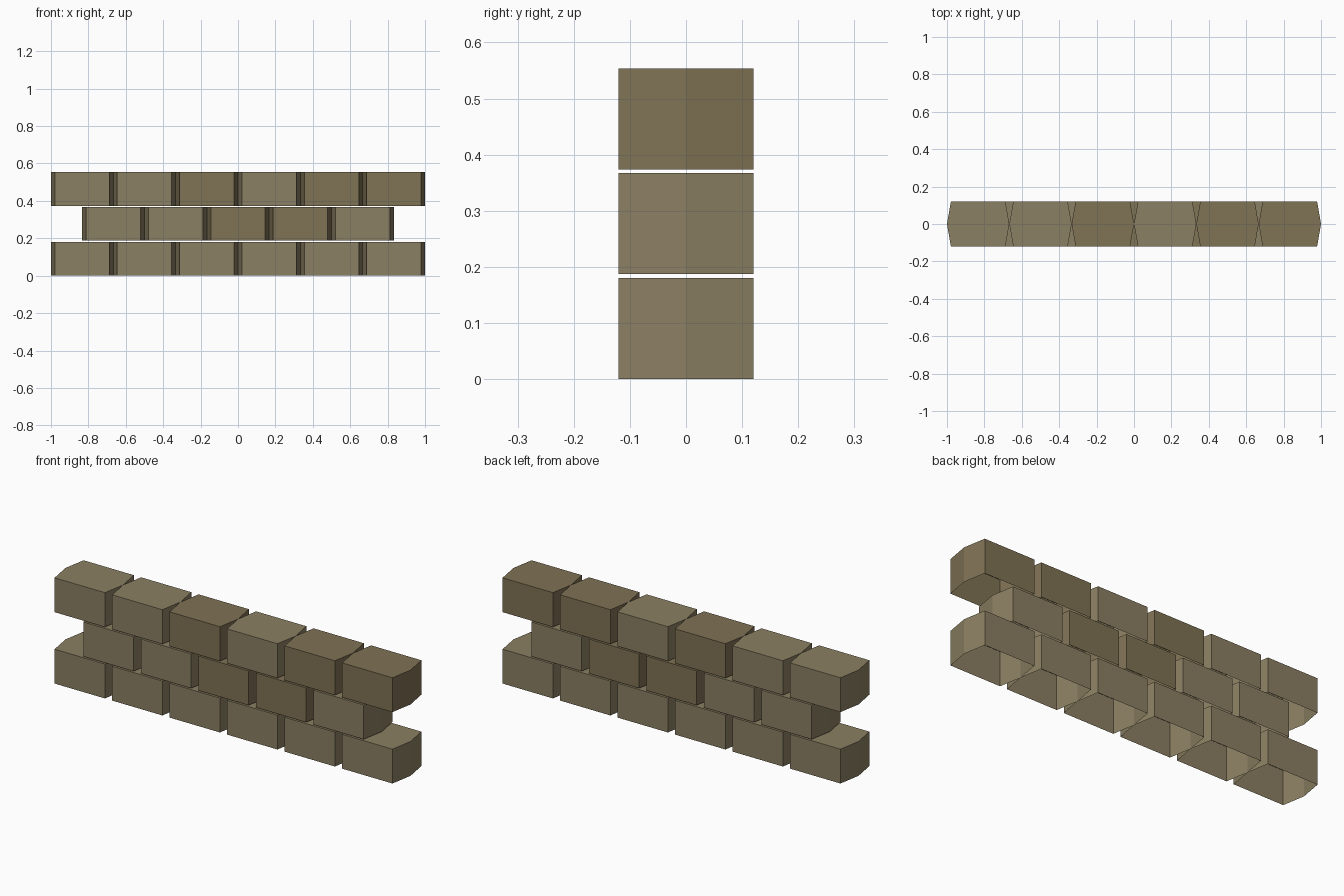
import bpy
import bmesh

if "Cube" in bpy.data.objects:
    bpy.data.objects.remove(bpy.data.objects["Cube"])

LENGTH, DEPTH, HEIGHT = 1 / 3, 0.24, 0.18
ROW_STEP, POINT = 0.187, 0.021


def material(name, color):
    mat = bpy.data.materials.new(name)
    mat.diffuse_color = color
    mat.use_nodes = True
    mat.node_tree.nodes["Principled BSDF"].inputs["Base Color"].default_value = mat.diffuse_color
    return mat


tones = {
    "L": material("light_canvas", (0.26, 0.215, 0.125, 1)),
    "D": material("dark_canvas", (0.215, 0.17, 0.09, 1)),
}


def bag(name, x, z, mat):
    # Six-sided bag: pointed ends in plan, flat top, open underside
    h, d = LENGTH / 2, DEPTH / 2
    plan = [(-h, 0), (POINT - h, -d), (h - POINT, -d),
            (h, 0), (h - POINT, d), (POINT - h, d)]
    bm = bmesh.new()
    low = [bm.verts.new((px, py, 0)) for px, py in plan]
    top = [bm.verts.new((px, py, HEIGHT)) for px, py in plan]
    bm.faces.new(top)
    for i in range(6):
        j = (i + 1) % 6
        bm.faces.new((low[i], low[j], top[j], top[i]))
    mesh = bpy.data.meshes.new(name)
    bm.to_mesh(mesh)
    bm.free()
    mesh.materials.append(mat)
    obj = bpy.data.objects.new(name, mesh)
    obj.location = (x, 0, z)
    bpy.context.collection.objects.link(obj)


# Three staggered courses, one tone letter per bag
for row, pattern in enumerate(("LLLLLL", "LLDDL", "LLDLDD")):
    for i, tone in enumerate(pattern):
        x = (i - (len(pattern) - 1) / 2) * LENGTH
        bag(f"sandbag_row{row + 1}_{i + 1}", x, row * ROW_STEP, tones[tone])
